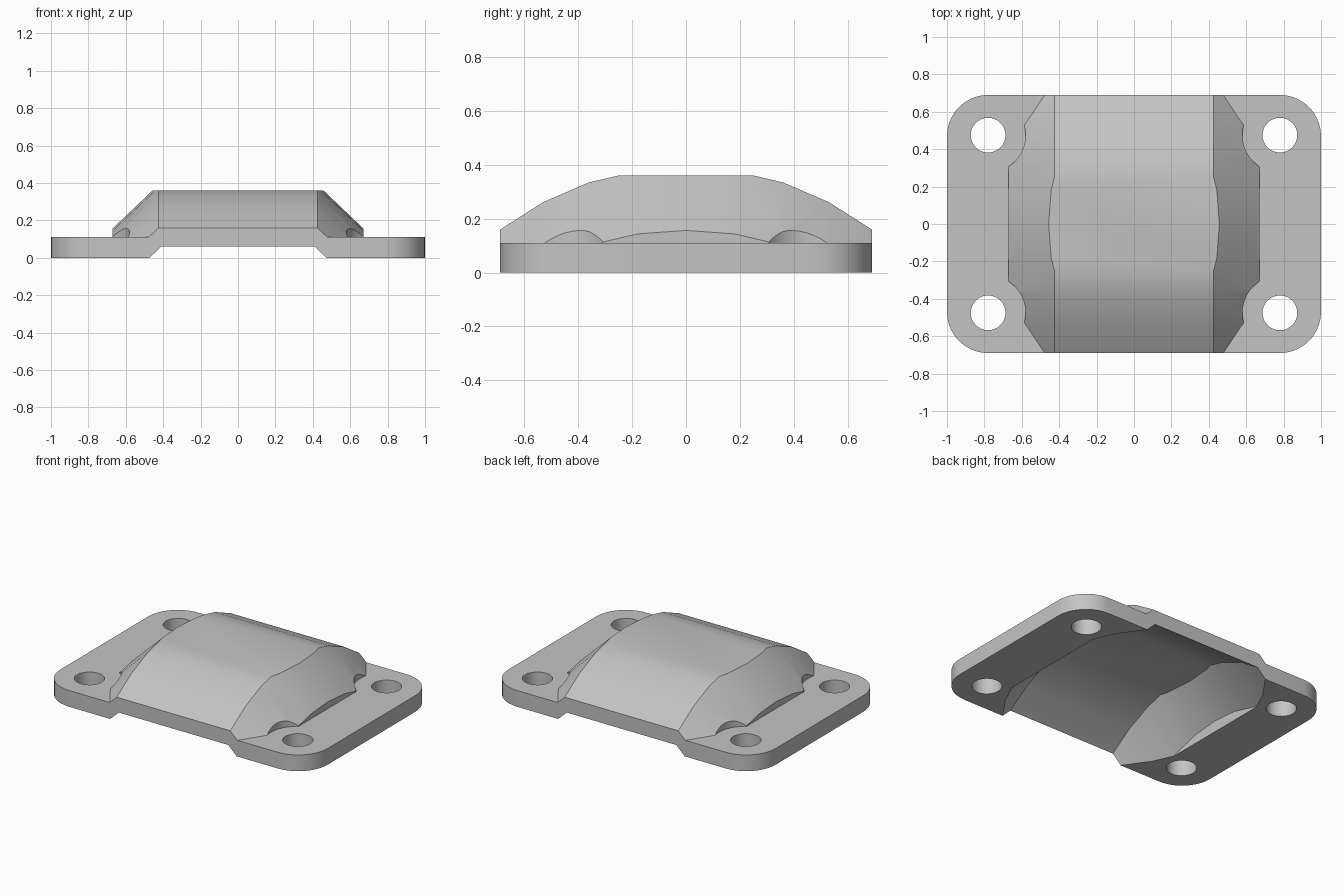
import bpy, bmesh, math

if "Cube" in bpy.data.objects:
    bpy.data.objects.remove(bpy.data.objects["Cube"])

HALF_Y, PLATE_Z = 0.69, 0.11
HOLE_X, HOLE_Y = 0.78, 0.475
SLOPE = 1.05

grey = bpy.data.materials.new("light_grey")
grey.use_nodes = True
colour = (0.55, 0.55, 0.55, 1)
grey.diffuse_color = colour
grey.node_tree.nodes["Principled BSDF"].inputs["Base Color"].default_value = colour


def make_object(name, bm):
    bmesh.ops.recalc_face_normals(bm, faces=bm.faces[:])
    mesh = bpy.data.meshes.new(name)
    bm.to_mesh(mesh)
    bm.free()
    mesh.materials.append(grey)
    obj = bpy.data.objects.new(name, mesh)
    bpy.context.collection.objects.link(obj)
    return obj


def prism(name, outline, z0, z1):
    bm = bmesh.new()
    face = bm.faces.new([bm.verts.new((x, y, z0)) for x, y in outline])
    top = bmesh.ops.extrude_face_region(bm, geom=[face])["geom"]
    verts = [v for v in top if isinstance(v, bmesh.types.BMVert)]
    bmesh.ops.translate(bm, verts=verts, vec=(0, 0, z1 - z0))
    return make_object(name, bm)


def arc(cx, cy, r, start, end, n):
    angles = [math.radians(start + (end - start) * i / n) for i in range(n + 1)]
    return [(cx + r * math.cos(a), cy + r * math.sin(a)) for a in angles]


def hump(name, profile, half_width, base, cap, side):
    """Arched ridge with sloping ends, trimmed flat on top and at both sides."""
    bm = bmesh.new()
    rings = []
    stations = [(-y, z) for y, z in reversed(profile[1:])] + profile
    for y, z in stations:
        foot = half_width + SLOPE * (z - base)
        section = [(-foot, base), (-half_width, z), (half_width, z), (foot, base)]
        rings.append([bm.verts.new((x, y, h)) for x, h in section])
    for a, b in zip(rings, rings[1:]):
        for i in range(4):
            j = (i + 1) % 4
            bm.faces.new((a[i], a[j], b[j], b[i]))
    bm.faces.new(rings[0])
    bm.faces.new(rings[-1])
    for co, no in (((0, 0, cap), (0, 0, 1)), ((side, 0, 0), (1, 0, 0)),
                   ((-side, 0, 0), (-1, 0, 0))):
        bmesh.ops.bisect_plane(bm, geom=bm.verts[:] + bm.edges[:] + bm.faces[:],
                               plane_co=co, plane_no=no, clear_outer=True)
        bmesh.ops.holes_fill(bm, edges=[e for e in bm.edges if e.is_boundary], sides=0)
    return make_object(name, bm)


def combine(target, tool, operation):
    mod = target.modifiers.new(operation.lower(), "BOOLEAN")
    mod.operation, mod.object, mod.solver = operation, tool, "EXACT"
    bpy.context.view_layer.objects.active = target
    bpy.ops.object.modifier_apply(modifier=mod.name)
    bpy.data.objects.remove(tool)


# Rounded base plate
radius = 0.22
outline = []
for sx, sy, start in ((1, 1, 0), (-1, 1, 90), (-1, -1, 180), (1, -1, 270)):
    outline += arc(sx * (1 - radius), sy * (HALF_Y - radius), radius, start, start + 90, 10)
cover = prism("mounting_cover", outline, 0, PLATE_Z)

# Raised arched hump
outer = [(0, 0.39), (0.18, 0.377), (0.36, 0.335), (0.53, 0.262), (HALF_Y, 0.16)]
dome = hump("arched_hump", outer, 0.425, 0.05, 0.36, 0.67)

# Clearance around each screw position
corners = [(sx * HOLE_X, sy * HOLE_Y) for sx in (-1, 1) for sy in (-1, 1)]
for x, y in corners:
    combine(dome, prism("clearance", arc(x, y, 0.2, 0, 352.5, 47), -0.1, 0.5), "DIFFERENCE")
combine(cover, dome, "UNION")

# Hollow underside, open at front and back
inner = [(0, 0.305), (0.18, 0.29), (0.36, 0.242), (0.53, 0.167), (HALF_Y, 0.06),
         (HALF_Y + 0.06, 0.02)]
combine(cover, hump("cavity", inner, 0.41, -0.05, 0.275, 0.65), "DIFFERENCE")

# Screw holes
for x, y in corners:
    combine(cover, prism("screw_hole", arc(x, y, 0.093, 0, 348.75, 31), -0.1, 0.3), "DIFFERENCE")

bpy.ops.object.select_all(action="DESELECT")
cover.select_set(True)
bpy.context.view_layer.objects.active = cover
bpy.ops.object.shade_smooth_by_angle(angle=math.radians(25))
